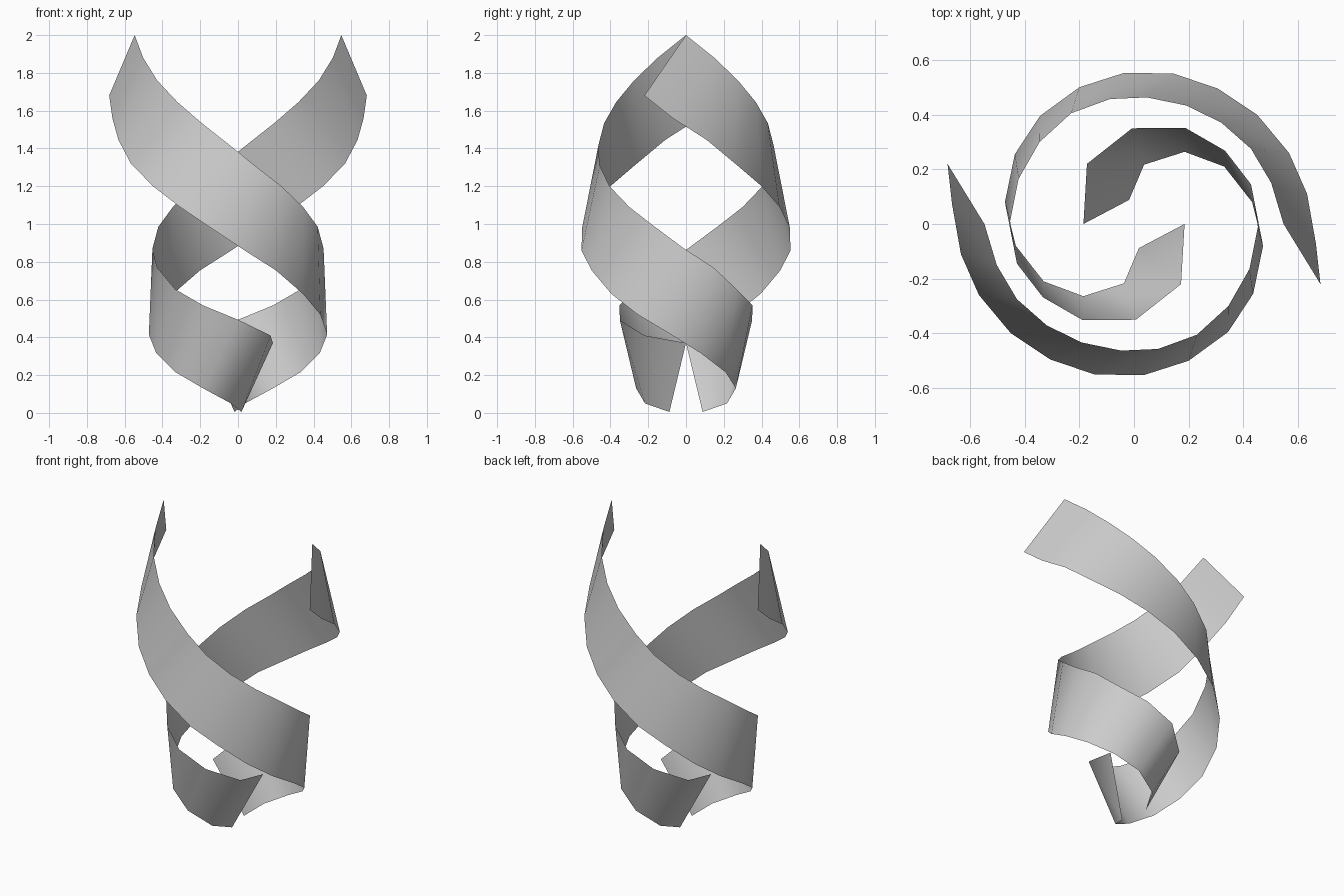
import bpy, bmesh
from math import pi
from mathutils import Matrix

# Upper and lower edge paths of one spiral ribbon, from its top end down
UPPER = [(.547, 0, 2), (.502, .15, 1.88), (.428, .275, 1.76), (.32, .37, 1.645),
         (.193, .433, 1.535), (.047, .463, 1.42), (-.088, .457, 1.31),
         (-.23, .405, 1.2), (-.345, .3, 1.09), (-.422, .165, .985),
         (-.453, .01, .87), (-.428, -.145, .77), (-.333, -.268, .655),
         (-.187, -.352, .57), (.007, -.35, .49), (.172, -.22, .41), (.185, 0, .37)]
LOWER = [(.682, -.22, 1.68), (.665, -.07, 1.56), (.633, .11, 1.445), (.567, .26, 1.32),
         (.45, .4, 1.2), (.307, .495, 1.09), (.145, .55, .98),
         (-.035, .553, .86), (-.2, .5, .755), (-.344, .395, .63),
         (-.436, .255, .52), (-.472, .08, .415), (-.432, -.08, .315),
         (-.33, -.21, .215), (-.185, -.264, .13), (-.037, -.217, .05), (.018, -.088, .005)]


def ribbon(name, angle):
    bm = bmesh.new()
    up = [bm.verts.new(p) for p in UPPER]
    low = [bm.verts.new(p) for p in LOWER]
    for i in range(len(up) - 1):
        f = bm.faces.new((up[i], low[i], low[i + 1], up[i + 1]))
        f.smooth = True
    bm.transform(Matrix.Rotation(angle, 4, 'Z'))
    mesh = bpy.data.meshes.new(name)
    bm.to_mesh(mesh)
    bm.free()
    obj = bpy.data.objects.new(name, mesh)
    bpy.context.collection.objects.link(obj)


# Two identical ribbons, half a turn apart
ribbon("spiral_ribbon_right", 0)
ribbon("spiral_ribbon_left", pi)
